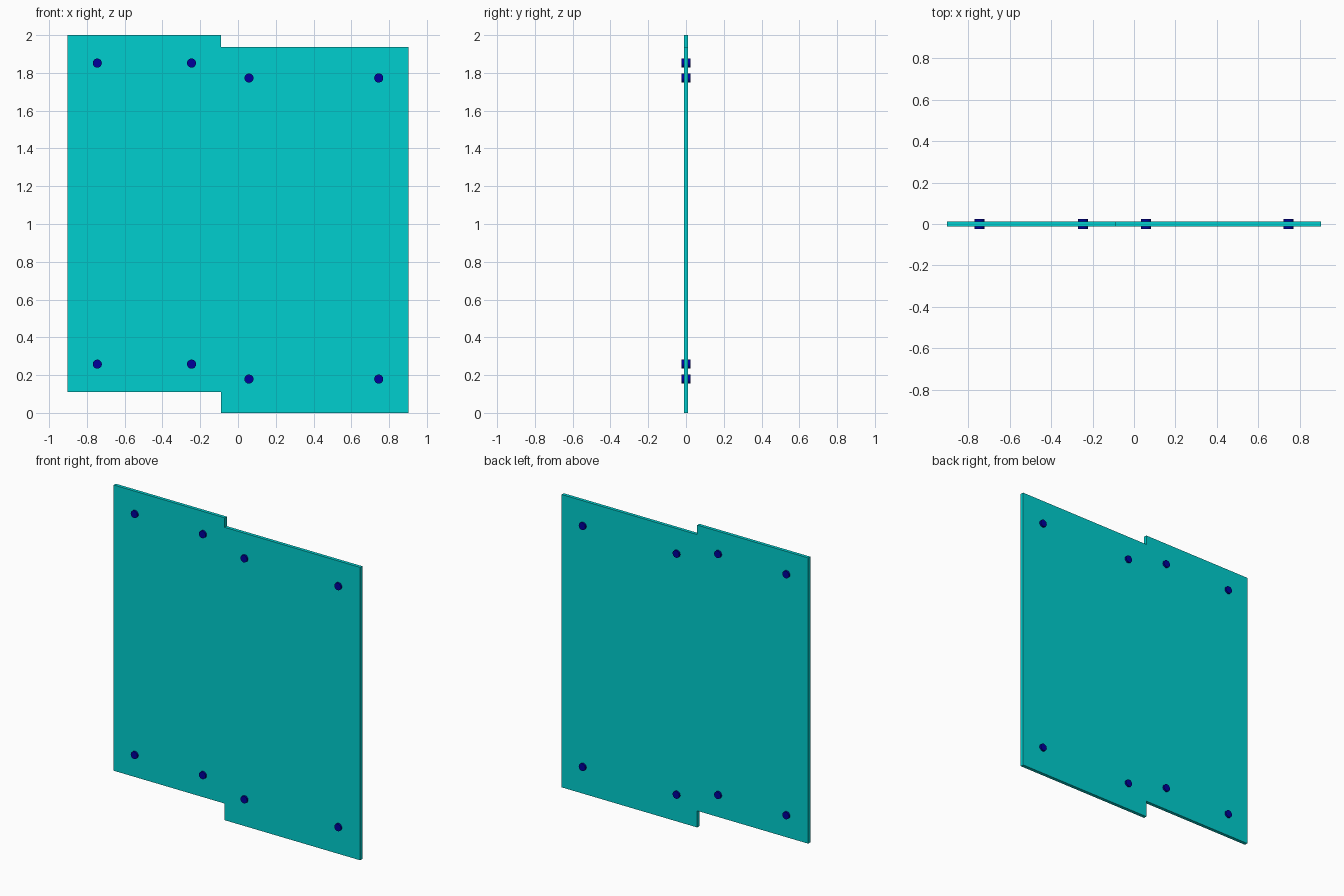
import bpy, bmesh
from mathutils import Matrix

if "Cube" in bpy.data.objects:
    bpy.data.objects.remove(bpy.data.objects["Cube"])

PANEL_HALF = 0.011
PIN_HALF = 0.023
PIN_RADIUS = 0.024


def material(name, color):
    m = bpy.data.materials.new(name)
    m.diffuse_color = color
    m.use_nodes = True
    m.node_tree.nodes["Principled BSDF"].inputs["Base Color"].default_value = m.diffuse_color
    return m


def add_object(name, bm, mat):
    bmesh.ops.recalc_face_normals(bm, faces=bm.faces[:])
    mesh = bpy.data.meshes.new(name)
    bm.to_mesh(mesh)
    bm.free()
    mesh.materials.append(mat)
    obj = bpy.data.objects.new(name, mesh)
    bpy.context.collection.objects.link(obj)
    return obj


teal = material("teal", (0.0, 0.62, 0.62, 1))
navy = material("navy", (0.0, 0.0, 0.33, 1))

# Stepped panel: two offset leaves in one outline, extruded through y
outline = [(-0.902, 0.11), (-0.09, 0.11), (-0.09, 0.0), (0.902, 0.0),
           (0.902, 1.937), (-0.09, 1.937), (-0.09, 2.0), (-0.902, 2.0)]
bm = bmesh.new()
face = bm.faces.new([bm.verts.new((x, -PANEL_HALF, z)) for x, z in outline])
extruded = bmesh.ops.extrude_face_region(bm, geom=[face], use_keep_orig=True)
moved = [g for g in extruded["geom"] if isinstance(g, bmesh.types.BMVert)]
bmesh.ops.translate(bm, verts=moved, vec=(0, 2 * PANEL_HALF, 0))
add_object("stepped_panel", bm, teal)

# Round fixing pins passing through the panel, four per leaf
leaves = {"left": ((-0.745, -0.246), (0.258, 1.852)),
          "right": ((0.058, 0.745), (0.179, 1.773))}
for side, (xs, zs) in leaves.items():
    for z, level in zip(zs, ("lower", "upper")):
        for i, x in enumerate(xs, 1):
            bm = bmesh.new()
            bmesh.ops.create_cone(
                bm, cap_ends=True, segments=32, radius1=PIN_RADIUS,
                radius2=PIN_RADIUS, depth=2 * PIN_HALF,
                matrix=Matrix.Translation((x, 0, z)) @ Matrix.Rotation(1.5707963, 4, 'X'))
            for f in bm.faces:
                f.smooth = len(f.verts) == 4
            for e in bm.edges:
                e.smooth = all(f.smooth for f in e.link_faces)
            add_object(f"{side}_{level}_pin_{i}", bm, navy)
